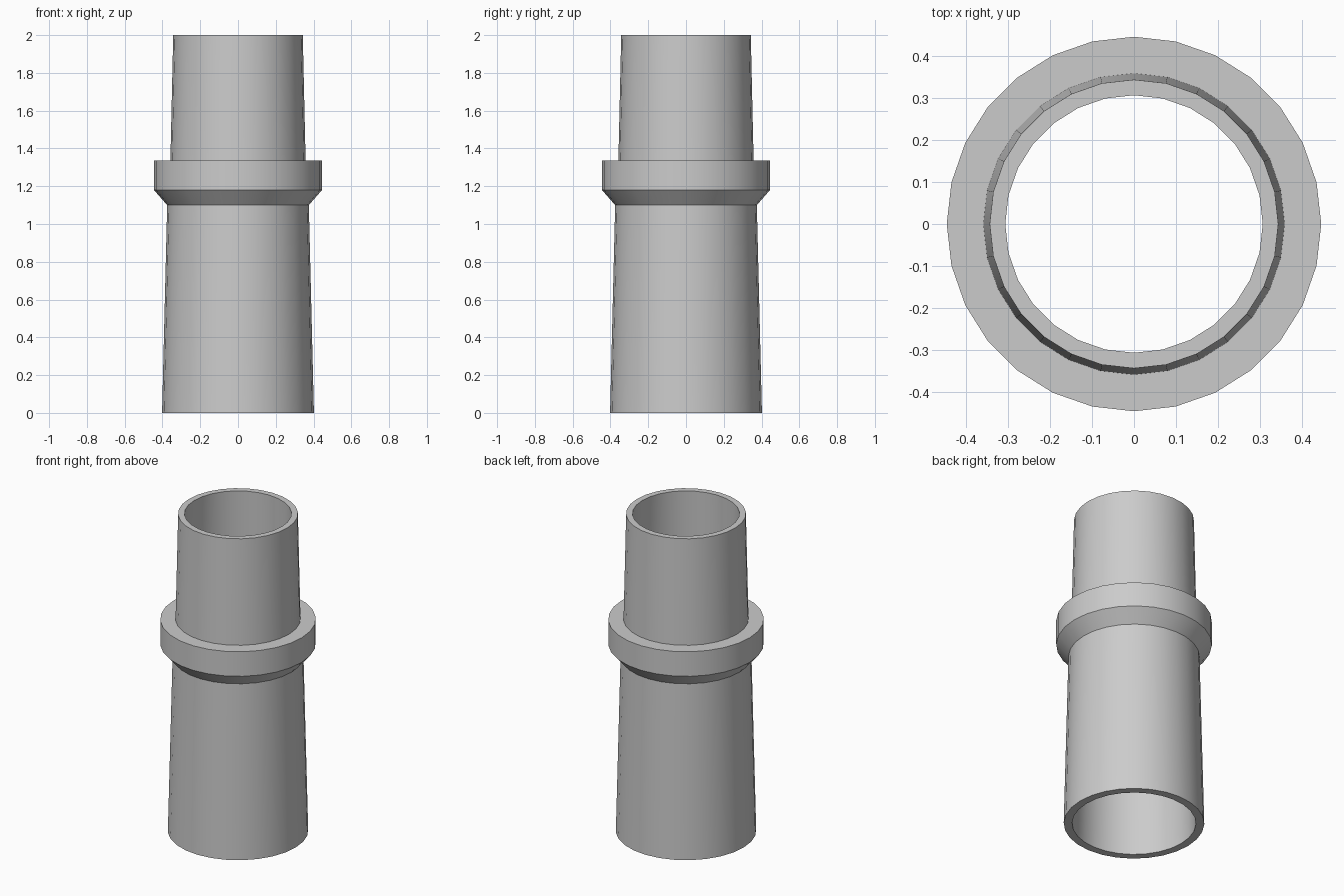
import bpy
import bmesh
import math

cube = bpy.data.objects.get("Cube")
if cube:
    bpy.data.objects.remove(cube, do_unlink=True)

SEGMENTS = 28

# Plain grey material
grey = bpy.data.materials.new("plain grey")
grey.use_nodes = True
colour = (0.6, 0.6, 0.6, 1)
grey.diffuse_color = colour
grey.node_tree.nodes["Principled BSDF"].inputs["Base Color"].default_value = colour

# Closed wall section (radius, height): outside going up, then the bore
section = [
    (0.402, 0), (0.375, 1.10),                # lower tapered pipe
    (0.445, 1.18), (0.445, 1.335),            # collar with sloped underside
    (0.358, 1.335), (0.343, 2),               # upper tapered pipe
    (0.306, 2), (0.354, 0),                   # tapered bore
]


def lathe(name, points, material):
    """Revolve a closed section around the z axis."""
    bm = bmesh.new()
    rings = []
    for r, z in points:
        rings.append([bm.verts.new((r * math.cos(a), r * math.sin(a), z))
                      for a in (math.tau * i / SEGMENTS for i in range(SEGMENTS))])
    for low, high in zip(rings, rings[1:] + rings[:1]):
        for i in range(SEGMENTS):
            j = (i + 1) % SEGMENTS
            bm.faces.new((low[i], low[j], high[j], high[i]))
    bmesh.ops.recalc_face_normals(bm, faces=bm.faces)
    mesh = bpy.data.meshes.new(name)
    bm.to_mesh(mesh)
    bm.free()
    mesh.materials.append(material)
    obj = bpy.data.objects.new(name, mesh)
    bpy.context.collection.objects.link(obj)
    return obj


# Hose adapter: one hollow turned body
adapter = lathe("collared_pipe_adapter", section, grey)
bpy.ops.object.select_all(action="DESELECT")
adapter.select_set(True)
bpy.context.view_layer.objects.active = adapter
bpy.ops.object.shade_smooth_by_angle(angle=math.radians(30))
